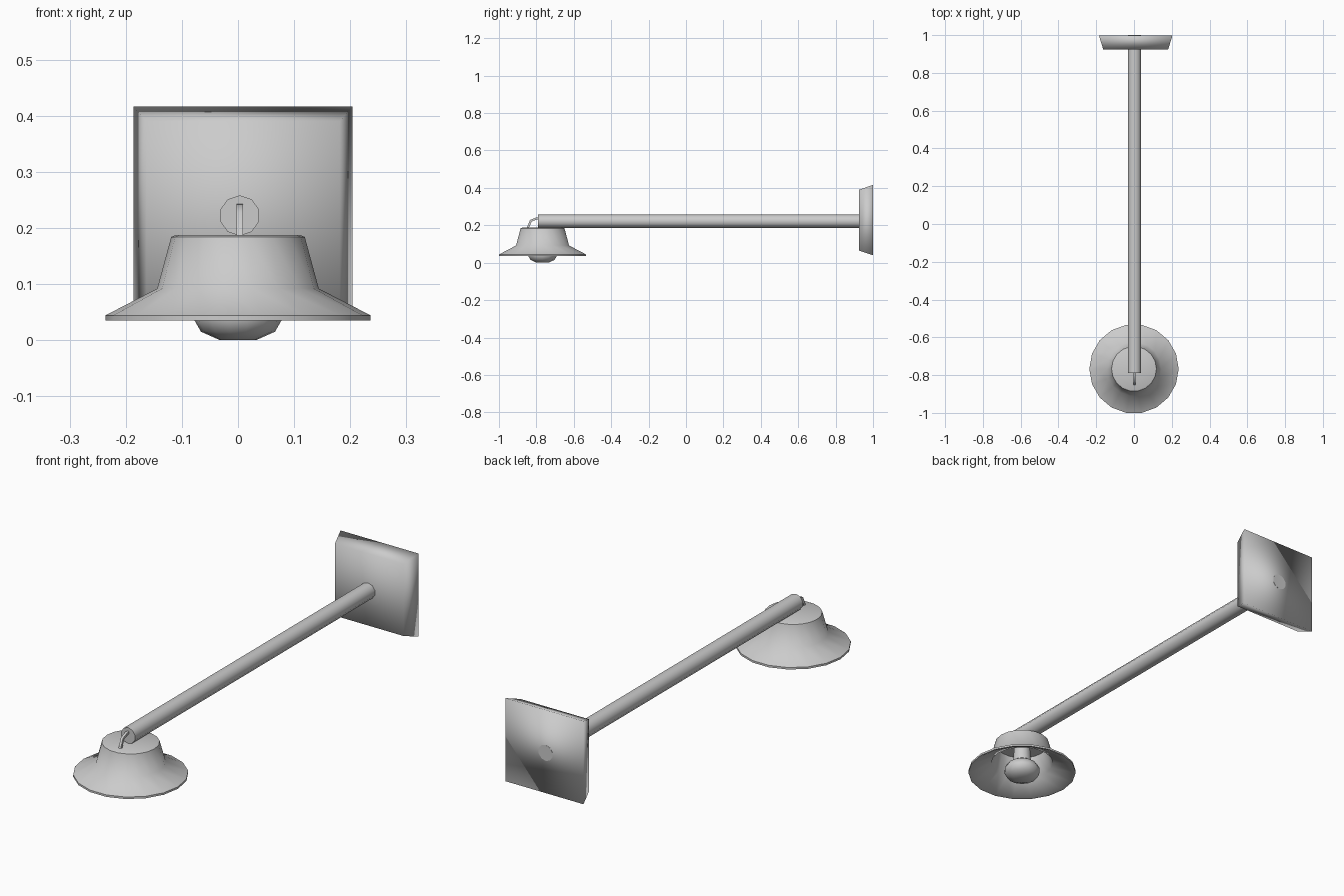
import bpy, bmesh, math
from mathutils import Vector

if "Cube" in bpy.data.objects:
    bpy.data.objects.remove(bpy.data.objects["Cube"])


def finish(name, bm, loc=(0, 0, 0), angle=50):
    bmesh.ops.remove_doubles(bm, verts=bm.verts, dist=1e-5)
    bmesh.ops.recalc_face_normals(bm, faces=bm.faces)
    me = bpy.data.meshes.new(name)
    bm.to_mesh(me)
    bm.free()
    ob = bpy.data.objects.new(name, me)
    ob.location = loc
    bpy.context.collection.objects.link(ob)
    bpy.ops.object.select_all(action='DESELECT')
    ob.select_set(True)
    bpy.context.view_layer.objects.active = ob
    bpy.ops.object.shade_smooth_by_angle(angle=math.radians(angle))
    return ob


def loft(bm, rings):
    """Skin a list of equal-length point rings and cap both ends."""
    loops = [[bm.verts.new(p) for p in ring] for ring in rings]
    n = len(loops[0])
    for a, b in zip(loops, loops[1:]):
        for i in range(n):
            j = (i + 1) % n
            bm.faces.new((a[i], a[j], b[j], b[i]))
    bm.faces.new(loops[0])
    bm.faces.new(loops[-1])


def circle(r, z, n):
    return [Vector((r * math.cos(math.tau * i / n), r * math.sin(math.tau * i / n), z))
            for i in range(n)]


def revolve(name, profile, n, loc):
    bm = bmesh.new()
    loft(bm, [circle(r, z, n) for r, z in profile])
    return finish(name, bm, loc)


LAMP = (0, -0.767, 0)
X = 0.003

# Lamp shade: outer skin, thin rim, hollow inside
revolve("lamp_shade", [(0.112, 0.187), (0.119, 0.184), (0.144, 0.092), (0.2365, 0.044),
                       (0.2365, 0.035), (0.229, 0.035), (0.136, 0.084), (0.112, 0.174)], 18, LAMP)

# Bulb
revolve("bulb", [(0.032, 0.0), (0.066, 0.015), (0.078, 0.036), (0.078, 0.05),
                 (0.066, 0.071), (0.04, 0.088), (0.035, 0.176)], 14, LAMP)

# Arm: ten-sided pole running through to the back of the wall plate
bm = bmesh.new()
loft(bm, [[Vector((X + p.y, y, 0.222 + p.x)) for p in circle(0.036, 0, 10)]
          for y in (-0.79, 1.0)])
finish("arm", bm)

# Wall plate: tapered block
bm = bmesh.new()
loft(bm, [[(0.009 - w, y, z0), (0.009 + w, y, z0), (0.009 + w, y, z1), (0.009 - w, y, z1)]
          for w, y, z0, z1 in ((0.172, 0.925, 0.065, 0.39), (0.195, 0.999, 0.04, 0.416))])
finish("wall_plate", bm, angle=180)

# Hanger: square bent rod from the arm end down to the shade
path = [(-0.77, 0.238), (-0.80, 0.236), (-0.83, 0.224), (-0.848, 0.18)]
norms = [(0, 1), (-0.2, 1), (-0.75, 0.75), (-0.95, 0.35)]
bm = bmesh.new()
h = 0.0055
loft(bm, [[(X + sx * h, y + sn * h * ny, z + sn * h * nz)
           for sx, sn in ((-1, -1), (1, -1), (1, 1), (-1, 1))]
          for (y, z), (ny, nz) in zip(path, norms)])
finish("hanger_rod", bm)
